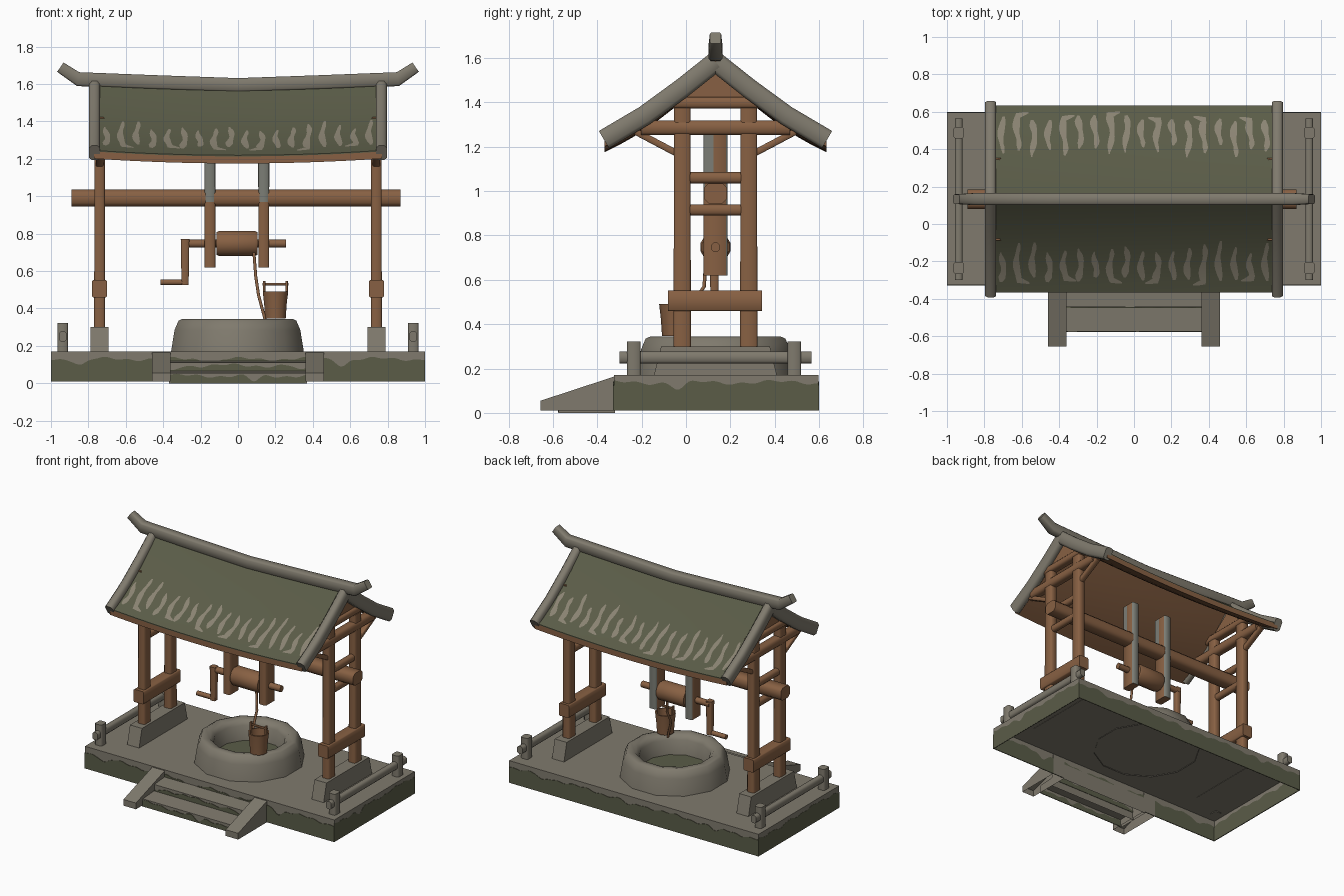
import bpy, bmesh, math, random
from mathutils import Vector as V

if "Cube" in bpy.data.objects:
    bpy.data.objects.remove(bpy.data.objects["Cube"])

random.seed(4)
CY = 0.133  # depth of the well and roof centre line


def mat(name, c):
    m = bpy.data.materials.new(name)
    m.diffuse_color = (*c, 1)
    m.use_nodes = True
    m.node_tree.nodes["Principled BSDF"].inputs["Base Color"].default_value = m.diffuse_color
    return m


STONE = mat("stone", (.214, .195, .154))
MOSS = mat("moss_green", (.103, .107, .064))
WOOD = mat("wood", (.245, .118, .056))
GREY = mat("weathered_grey", (.200, .207, .180))
PALE = mat("lichen", (.255, .228, .170))


def finish(name, bm, *mats, smooth=True):
    me = bpy.data.meshes.new(name)
    bm.to_mesh(me)
    bm.free()
    for m in mats:
        me.materials.append(m)
    ob = bpy.data.objects.new(name, me)
    bpy.context.collection.objects.link(ob)
    if smooth:
        bpy.context.view_layer.objects.active = ob
        bpy.ops.object.select_all(action='DESELECT')
        ob.select_set(True)
        bpy.ops.object.shade_smooth_by_angle(angle=math.radians(50))
    return ob


def rings(bm, loops, caps=True):
    """Skin closed loops of points into a tube."""
    vs = [[bm.verts.new(p) for p in l] for l in loops]
    n = len(vs[0])
    for a, b in zip(vs, vs[1:]):
        for i in range(n):
            bm.faces.new((a[i], a[(i + 1) % n], b[(i + 1) % n], b[i]))
    if caps:
        bm.faces.new(vs[0])
        bm.faces.new(vs[-1])
    bmesh.ops.recalc_face_normals(bm, faces=bm.faces[:])


def sweep(name, pts, w, h, m, side=(1, 0, 0), c=.3, scale=None):
    """Chamfered bar along a path: w across the side axis, h across the other."""
    pts, s = [V(p) for p in pts], V(side)
    a, b = w / 2, h / 2
    k = min(a, b) * c
    sec = [(a, b - k), (a - k, b), (k - a, b), (-a, b - k), (-a, k - b), (k - a, -b), (a - k, -b), (a, k - b)]
    loops = []
    for i, p in enumerate(pts):
        t = (pts[min(i + 1, len(pts) - 1)] - pts[max(i - 1, 0)]).normalized()
        n = t.cross(s).normalized()
        f = scale[i] if scale else 1
        loops.append([p + s * u * f + n * v * f for u, v in sec])
    bm = bmesh.new()
    rings(bm, loops)
    return finish(name, bm, m)


def prism(name, poly, axis, lo, hi, m, hollow=False):
    """Extrude a 2D outline along x (poly is y,z) or y (poly is x,z); hollow leaves the bottom open."""
    f = (lambda p, d: (d, p[0], p[1])) if axis == 'x' else (lambda p, d: (p[0], d, p[1]))
    bm = bmesh.new()
    rings(bm, [[f(p, lo) for p in poly], [f(p, hi) for p in poly]])
    if hollow:
        bmesh.ops.delete(bm, geom=[q for q in bm.faces if q.normal.z < -.9], context='FACES')
    return finish(name, bm, m, smooth=False)


def lathe(name, prof, n, c, m, cap=False, axis='z'):
    bm = bmesh.new()
    A = [(i + .5) * math.tau / n for i in range(n)]
    f = (lambda r, z, t: (c[0] + r * math.cos(t), c[1] + r * math.sin(t), z)) if axis == 'z' else \
        (lambda r, x, t: (x, c[0] + r * math.cos(t), c[1] + r * math.sin(t)))
    rings(bm, [[f(r, z, t) for t in A] for r, z in prof], cap)
    return finish(name, bm, m)


def rect(a, b, z0, z1):
    return [(a, z0), (b, z0), (b, z1), (a, z1)]


def moss_band(name, axis, a, b, z0, z1, d, n):
    """Thin green plate with a dribbling upper edge."""
    ph = random.random() * 6
    top = []
    for i in range(n + 1):
        u = a + (b - a) * i / n
        z = z1 + .007 * math.sin(u * 17 + ph) + .005 * math.sin(u * 53 + ph)
        z -= .032 * max(0, math.sin(u * 9 + 2 * ph)) ** 16
        top.append((u, z))
    prism(name, [(b, z0), (a, z0)] + top, axis, d - .003, d + .003, MOSS)


# open-bottomed platform with mossy sides
prism("platform", rect(-1, 1, .01, .17), 'y', -.325, .597, STONE, hollow=True)
for d in (-.325, .597):
    moss_band("platform_moss_long", 'y', -1, 1, .011, .13, d, 120)
for d in (-.998, .998):
    moss_band("platform_moss_end", 'x', -.325, .597, .011, .138, d, 60)

# entrance steps with sloping cheeks
for y0, y1, z in ((-.575, -.445, .055), (-.445, -.32, .11)):
    prism("step", [(y0, 0), (y1, 0), (y1, z + .01), (y0, z)], 'x', -.37, .37, STONE, hollow=True)
    moss_band("step_moss", 'y', -.36, .36, z - .054, z - .015, y0, 50)
for s in (-1, 1):
    a, b = sorted((s * .36, s * .46))
    prism("step_cheek", [(-.655, .01), (-.32, .01), (-.32, .165), (-.655, .055)], 'x', a, b, STONE, hollow=True)

# well ring and water
lathe("well_ring", [(.368, .165), (.348, .285), (.326, .335), (.305, .344), (.262, .335),
                    (.238, .305), (.225, .18)], 12, (-.003, CY), STONE)
lathe("well_floor", [(.23, .175), (.23, .2)], 12, (-.003, CY), MOSS, True)

for s in (-1, 1):
    # low stone side rails
    for y in (-.235, .488):
        sweep("rail_post", [(s * .937, y, .165), (s * .937, y, .322)], .056, .062, STONE)
    sweep("side_rail", [(s * .937, -.3, .25), (s * .937, .565, .25)], .042, .055, STONE, c=.5)
    # stone foot and timber posts
    X = s * .74
    prism("post_foot", [(-.145, .168), (.41, .168), (.378, .30), (-.112, .30)], 'x', X - .048, X + .048, STONE)
    for y in (-.017, .283):
        sweep("post", [(X, y, .295), (X, y, .8), (X, y, 1.375)], .056, .076, WOOD, scale=(1.05, 1, 1))
    sweep("clamp_plank", [(X, -.082, .505), (X, .342, .505)], .08, .092, WOOD, c=.15)
    for z in (.915, 1.06):
        sweep("post_rung", [(X, -.017, z), (X, .283, z)], .045, .05, WOOD, c=.5)
    # gable ties, braces and king board
    sweep("tie_beam", [(X, CY - .335, 1.285), (X, CY + .335, 1.285)], .066, .066, WOOD, c=.4)
    sweep("collar_beam", [(X, CY - .22, 1.398), (X, CY + .22, 1.398)], .062, .05, WOOD, c=.4)
    prism("gable_board", [(CY - .155, 1.41), (CY + .155, 1.41), (CY, 1.535)], 'x', X - .012, X + .012, WOOD)
    for k in (-1, 1):
        sweep("eave_brace", [(X, CY + k * .165, 1.165), (X, CY + k * .36, 1.268)], .04, .03, WOOD)

# main cross beam
sweep("cross_beam", [(-.89, CY, .99), (.868, CY, .99)], .105, .09, WOOD, side=(0, 1, 0), c=.45)

# hanging winch posts, weathered above the beam and on the back
for x in (-.15, .138):
    ob = sweep("winch_post", [(x, CY, .62), (x, CY, .97), (x, CY, 1.27)], .058, .11, WOOD)
    ob.data.materials.append(GREY)
    for p in ob.data.polygons:
        if p.normal.y > .5 or (p.center.z > 1 and p.normal.y < -.3):
            p.material_index = 1
    for e in (-1, 1):
        prism("winch_post_weathering", rect(.086, .125, 1.05, 1.265), 'x', x + e * .029 - .001, x + e * .029 + .001, GREY)

# winch drum, axle and crank
Z = .747
lathe("winch_drum", [(.062, -.115), (.07, -.1), (.07, .09), (.062, .105)], 12, (CY, Z), WOOD, True, 'x')
lathe("winch_axle", [(.023, -.29), (.023, .257)], 8, (CY, Z), WOOD, True, 'x')
sweep("crank_arm", [(-.283, CY - .005, .77), (-.283, CY - .005, .525)], .042, .04, WOOD, scale=(1.1, .9))
lathe("crank_handle", [(.017, -.415), (.017, -.265)], 8, (CY - .005, .54), WOOD, True, 'x')

# rope and bucket
sweep("rope", [(.085, .09, .70), (.095, .082, .57), (.11, .015, .47), (.145, 0, .34)], .016, .016, WOOD, c=.6)
B = (.2, -.05)
lathe("bucket", [(.001, .346), (.058, .346), (.063, .42), (.071, .49), (.06, .49), (.052, .37), (.001, .37)], 10, B, WOOD)
for k in (-1, 1):
    sweep("bucket_ear", [(B[0] + k * .06, B[1], .47), (B[0] + k * .06, B[1], .548)], .012, .022, WOOD)
sweep("bucket_handle", [(B[0] - .07, B[1], .53), (B[0] + .07, B[1], .53)], .013, .013, WOOD, side=(0, 1, 0))


# roof surface: curved slope with a sagging ridge
def roof_z(x, d):
    t = d / .5
    return 1.607 - .515 * t + .143 * t * t - .026 * (1 - (x / .77) ** 2)


def roof_sheet(name, lift_top, lift_bot, reach, m):
    bm = bmesh.new()
    D = [reach * i / 8 for i in range(-8, 9)]
    loops = []
    for i in range(17):
        x = -.77 + 1.54 * i / 16
        loops.append([(x, CY + d, roof_z(x, abs(d)) + lift_top) for d in D] +
                     [(x, CY + d, roof_z(x, abs(d)) + lift_bot) for d in reversed(D)])
    rings(bm, loops)
    finish(name, bm, m)


roof_sheet("roof_cover", .01, .004, .5, MOSS)
roof_sheet("roof_boards", .004, -.034, .5, WOOD)

# pale lichen streaks near both eaves, some joined into hooks
for k in (-1, 1):
    bm = bmesh.new()

    def streak(path):
        prev, n = None, len(path) - 1
        for j, (x, d, w) in enumerate(path):
            a, b = path[max(j - 1, 0)], path[min(j + 1, n)]
            t = V((b[0] - a[0], b[1] - a[1])).normalized() * w * min(1, .35 + .3 * j, .35 + .3 * (n - j))
            cur = [bm.verts.new((x - e * t.y, CY + k * (d + e * t.x), roof_z(x - e * t.y, d + e * t.x) + .0135))
                   for e in (1, -1)]
            if prev:
                bm.faces.new((prev[0], prev[1], cur[1], cur[0]))
            prev = cur

    for i in range(18):
        s = -1 if i < 9 else 1
        x0 = -.705 + 1.41 * i / 17
        d0, d1 = random.uniform(.22, .29), random.uniform(.415, .45)
        ph = random.random() * 6
        path = [(x0 + .008 * math.sin(j * .45 + ph), d0 + (d1 - d0) * j / 13,
                 .011 + .008 * j / 13 + .003 * math.sin(j * .8 + ph)) for j in range(14)]
        if i % 3 == 1:
            path += [(path[-1][0] - s * .014 * j, path[-1][1] + .004 * j, .011) for j in range(2, 5)]
        streak(path)
    for f in bm.faces:
        f.normal_update()
        if f.normal.z < 0:
            f.normal_flip()
    finish("roof_lichen", bm, PALE)

# barge tubes along the gable edges and upturned ridge
for s in (-1, 1):
    for k in (-1, 1):
        path = [(s * .767, CY + k * d, z) for d, z in ((0, 1.583), (.15, 1.464), (.32, 1.34), (.503, 1.232))]
        sweep("barge_tube", path, .06, .09, STONE, c=.5)
ridge = [(-.95, 1.69), (-.855, 1.626), (-.45, 1.61), (0, 1.594), (.45, 1.61), (.855, 1.626), (.95, 1.69)]
sweep("ridge_cap", [(x, CY, z) for x, z in ridge], .064, .075, STONE, side=(0, 1, 0), c=.3,
      scale=(.8, 1, 1, 1, 1, 1, .8))
